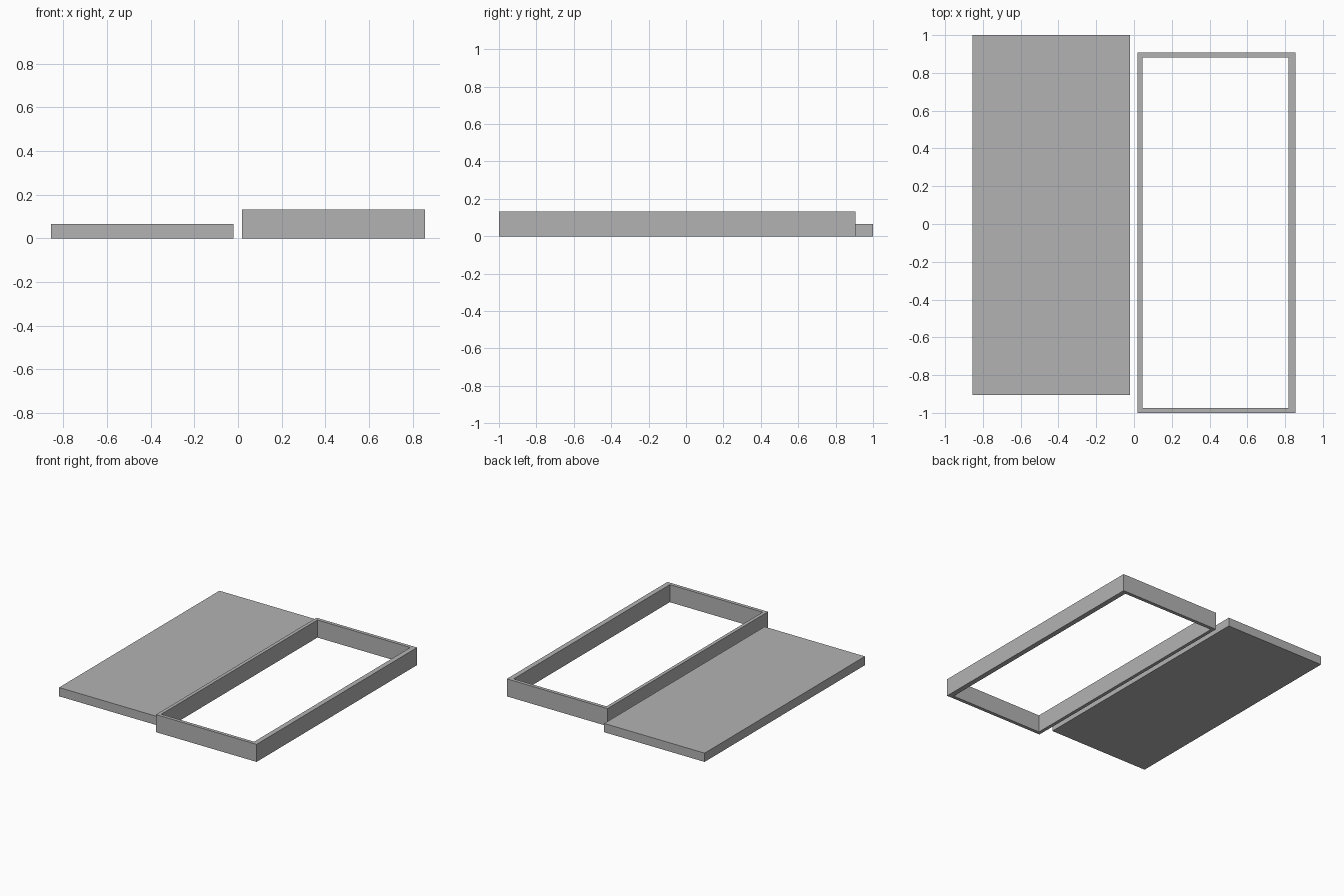
import bpy
import bmesh

cube = bpy.data.objects.get("Cube")
if cube:
    bpy.data.objects.remove(cube, do_unlink=True)

# Plain grey for both parts
grey = bpy.data.materials.new("plain grey")
grey.use_nodes = True
colour = (0.45, 0.45, 0.45, 1)
grey.diffuse_color = colour
grey.node_tree.nodes["Principled BSDF"].inputs["Base Color"].default_value = colour


def rectangle(bm, x0, x1, y0, y1):
    corners = ((x0, y0), (x1, y0), (x1, y1), (x0, y1))
    return [bm.verts.new((x, y, 0)) for x, y in corners]


def extruded(name, height, outer, inner=None):
    """Raise a rectangle from the ground, with an optional rectangular opening."""
    bm = bmesh.new()
    rim = rectangle(bm, *outer)
    if inner:
        hole = rectangle(bm, *inner)
        for i in range(4):
            j = (i + 1) % 4
            bm.faces.new((rim[i], rim[j], hole[j], hole[i]))
    else:
        bm.faces.new(rim)
    raised = bmesh.ops.extrude_face_region(bm, geom=bm.faces[:], use_keep_orig=True)
    top = [g for g in raised["geom"] if isinstance(g, bmesh.types.BMVert)]
    bmesh.ops.translate(bm, verts=top, vec=(0, 0, height))
    bmesh.ops.recalc_face_normals(bm, faces=bm.faces[:])
    mesh = bpy.data.meshes.new(name)
    bm.to_mesh(mesh)
    bm.free()
    mesh.materials.append(grey)
    obj = bpy.data.objects.new(name, mesh)
    bpy.context.collection.objects.link(obj)
    return obj


# Solid flat panel on the right
extruded("flat_panel", 0.066, (-0.855, -0.02, -0.905, 1.0))

# Taller open frame on the left, with one thicker long wall
extruded("open_frame", 0.132, (0.018, 0.855, -1.0, 0.907),
         (0.044, 0.817, -0.974, 0.881))
